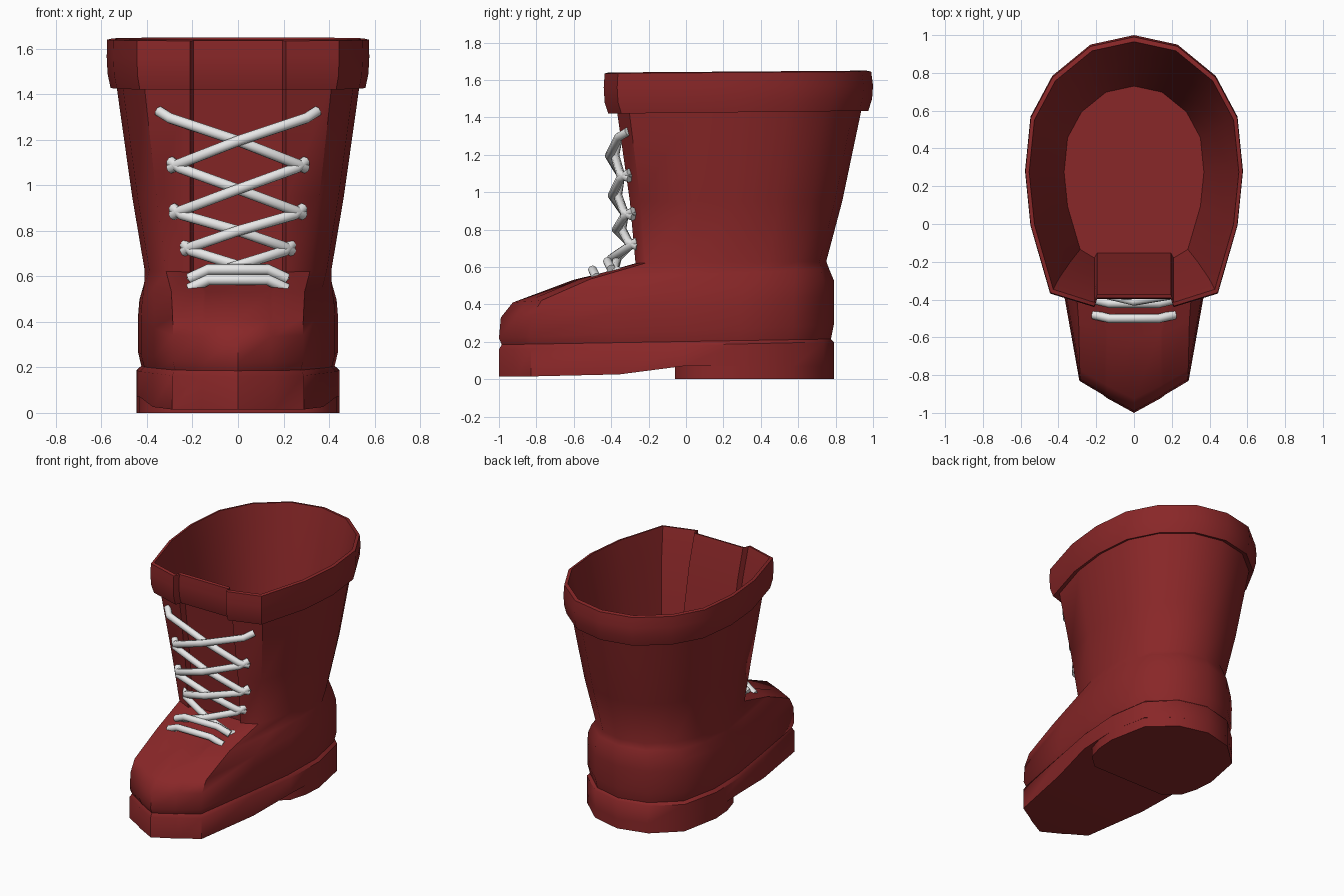
import bpy, bmesh

cube = bpy.data.objects.get("Cube")
if cube:
    bpy.data.objects.remove(cube)


def material(name, rgb):
    m = bpy.data.materials.new(name)
    m.use_nodes = True
    m.diffuse_color = (*rgb, 1)
    bsdf = m.node_tree.nodes["Principled BSDF"]
    bsdf.inputs["Base Color"].default_value = (*rgb, 1)
    bsdf.inputs["Roughness"].default_value = 0.7
    return m


red = material("deep red leather", (0.25, 0.02, 0.021))
white = material("lace white", (0.8, 0.8, 0.8))

# Half outlines from front (t=0) to back (t=1): x as a share of the half width
FOOT = [(0, 0), (.33, .045), (.36, .052), (.65, .095), (.84, .36),
        (.97, .55), (1, .72), (.88, .88), (.48, .97), (0, 1)]
SHAFT = [(0, .03), (.34, .03), (.36, 0), (.77, .05), (.95, .3),
         (1, .5), (.95, .7), (.75, .85), (.4, .965), (0, 1)]


def outline(yf, zf, yb, zb, w, blend):
    """Closed ring whose shape blends from foot (0) to shaft (1)."""
    half = []
    for i, (a, b) in enumerate(zip(FOOT, SHAFT)):
        x = (a[0] + (b[0] - a[0]) * blend) * w
        if i in (1, 2) and blend == 1:
            x = 0.18 + 0.015 * i          # tongue keeps its width
        t = a[1] + (b[1] - a[1]) * blend
        half.append((x, yf + (yb - yf) * t, zf + (zb - zf) * t))
    return half + [(-x, y, z) for x, y, z in half[-2:0:-1]]


def finish(obj, angle=0.8):
    bpy.ops.object.select_all(action='DESELECT')
    obj.select_set(True)
    bpy.context.view_layer.objects.active = obj
    bpy.ops.object.shade_smooth_by_angle(angle=angle)


def loft(name, rings, cap_start=False, cap_end=False, angle=0.8):
    bm = bmesh.new()
    loops = [[bm.verts.new(p) for p in r] for r in rings]
    n = len(loops[0])
    for a, b in zip(loops, loops[1:]):
        for i in range(n):
            j = (i + 1) % n
            bm.faces.new((a[i], a[j], b[j], b[i]))
    # Caps are strips running across the mirrored halves
    for loop, wanted, flip in ((loops[0], cap_start, True), (loops[-1], cap_end, False)):
        if wanted:
            for i in range(n // 2):
                ids = dict.fromkeys((i, i + 1, (n - i - 1) % n, (n - i) % n))
                vs = [loop[k] for k in ids]
                bm.faces.new(vs[::-1] if flip else vs)
    me = bpy.data.meshes.new(name)
    bm.to_mesh(me)
    bm.free()
    me.materials.append(red)
    obj = bpy.data.objects.new(name, me)
    bpy.context.collection.objects.link(obj)
    finish(obj, angle)
    return obj


# Sole with a raised arch
def arch(y):
    return 0.015 + 0.055 * min(max((y + 0.43) / 0.37, 0), 1)


edge = outline(-1, .16, .79, .2, .445, 0)
loft("sole", [[(x, y, arch(y)) for x, y, z in edge], edge,
              outline(-.985, .185, .775, .215, .425, 0)], cap_start=True)

# Heel block
heel_half = [(0, -.06), (.3, -.06), (.4, .03), (.435, .15), (.445, .29),
             (.39, .575), (.214, .736), (0, .79)]
heel = heel_half + [(-x, y) for x, y in heel_half[-2:0:-1]]
loft("heel", [[(x, y, z) for x, y in heel] for z in (0, .1)], True, True)

# Foot and shaft leather, with the tongue recessed at the front
loft("boot_upper", [outline(*r) for r in (
    (-.985, .185, .775, .215, .425, 0),
    (-1, .22, .79, .29, .44, 0),
    (-.99, .33, .79, .45, .44, 0),
    (-.93, .41, .79, .53, .435, .08),
    (-.62, .53, .765, .59, .42, .4),
    (-.27, .62, .75, .63, .41, 1),
    (-.3, .95, .835, .95, .465, 1),
    (-.37, 1.44, .94, 1.45, .535, 1))], angle=0.9)

# Padded cuff
loft("cuff", [outline(*r) for r in (
    (-.36, 1.43, .93, 1.45, .525, 1),
    (-.415, 1.42, .975, 1.435, .56, 1),
    (-.435, 1.48, .995, 1.5, .573, 1),
    (-.44, 1.56, 1, 1.57, .577, 1),
    (-.435, 1.635, .99, 1.645, .575, 1),
    (-.415, 1.64, .965, 1.65, .555, 1))], angle=0.9)

# Lining and insole
loft("lining", [outline(*r) for r in (
    (-.415, 1.64, .965, 1.65, .555, 1),
    (-.35, 1.43, .91, 1.43, .515, 1),
    (-.25, .95, .8, .95, .435, 1),
    (-.18, .6, .73, .6, .37, 1))], cap_end=True)

# Criss-cross laces: half width, height and front depth of each eyelet row
ROWS = [(.34, 1.315, -.34), (.29, 1.095, -.33), (.28, .89, -.31),
        (.23, .73, -.285), (.22, .585, -.36)]
curve = bpy.data.curves.new("laces", 'CURVE')
curve.dimensions = '3D'
curve.bevel_depth = 0.024
curve.bevel_resolution = 2
curve.use_fill_caps = True


def strand(points):
    s = curve.splines.new('POLY')
    s.points.add(len(points) - 1)
    for p, co in zip(s.points, points):
        p.co = (*co, 1)


for (w1, z1, y1), (w2, z2, y2) in zip(ROWS, ROWS[1:]):
    for side in (-1, 1):
        lift = 0.045 if side < 0 else 0.075
        strand([(side * w1 * 1.02, y1 + .03, z1 + .01),
                (side * w1 * .88, y1 - .02, z1 - .02),
                (0, (y1 + y2) / 2 - lift, (z1 + z2) / 2 - .01),
                (-side * w2 * .88, y2 - .02, z2),
                (-side * w2 * 1.02, y2 + .03, z2 - .02)])
# Bottom bars
for y, z in ((-.5, .575), (-.42, .62)):
    strand([(-.215, y + .02, z - .03), (-.13, y, z + .01),
            (.13, y, z + .01), (.215, y + .02, z - .03)])
curve.materials.append(white)
laces = bpy.data.objects.new("laces", curve)
bpy.context.collection.objects.link(laces)
bpy.ops.object.select_all(action='DESELECT')
laces.select_set(True)
bpy.context.view_layer.objects.active = laces
bpy.ops.object.convert(target='MESH')
finish(bpy.context.view_layer.objects.active, 1.0)
